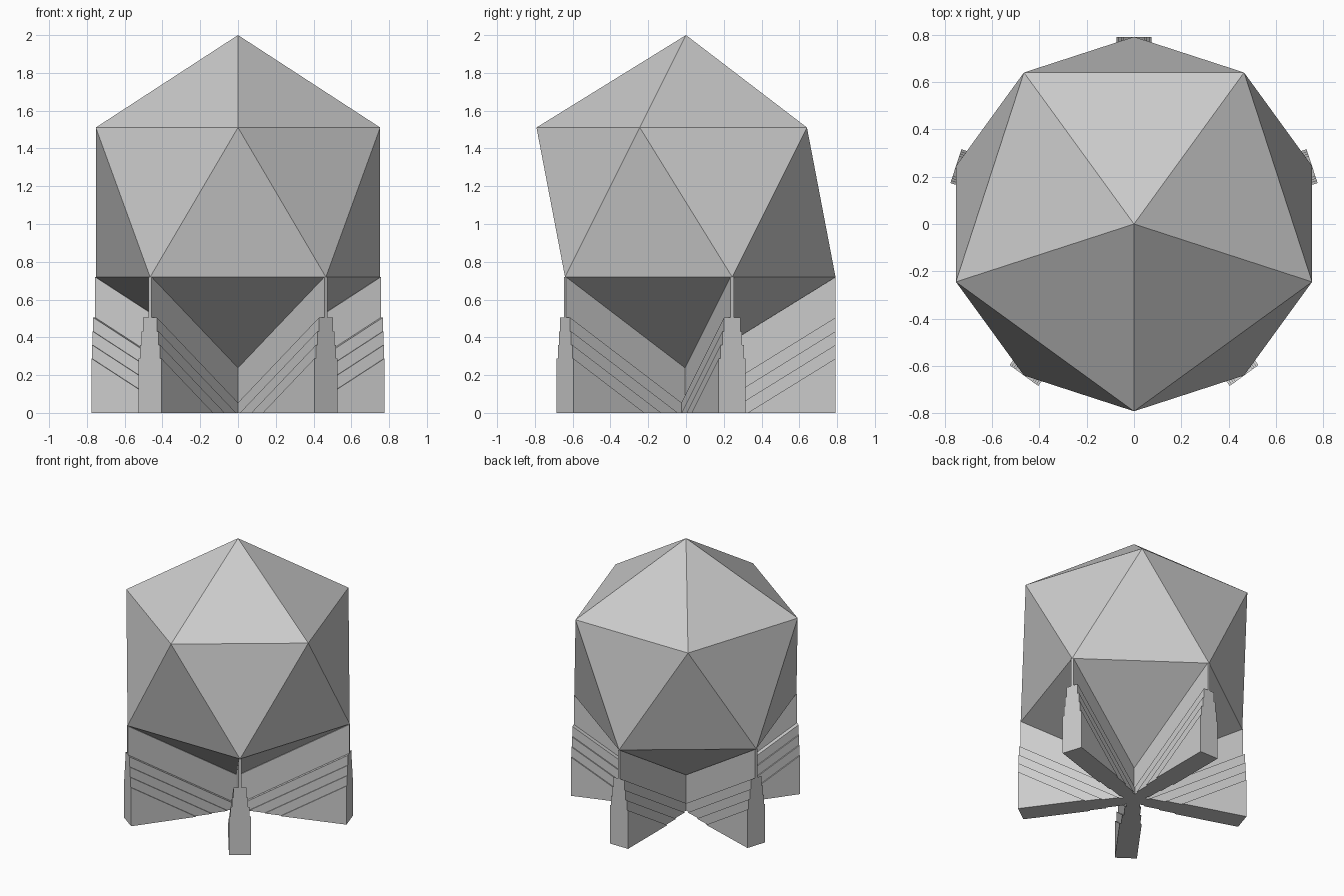
import bpy, bmesh, math
from mathutils import Matrix

cube = bpy.data.objects.get("Cube")
if cube:
    bpy.data.objects.remove(cube)

RADIUS = 0.885
CENTRE_Z = 2 - RADIUS
RING = RADIUS * 2 / math.sqrt(5)           # radius of the two five-point rings
EDGE_Z = CENTRE_Z - RADIUS / math.sqrt(5)  # height of the lower ring
TIP_Z = CENTRE_Z - RADIUS
SLOPE = (EDGE_Z - TIP_Z) / RING

grey = bpy.data.materials.new("plain_grey")
grey.use_nodes = True
colour = (0.6, 0.6, 0.6, 1)
grey.diffuse_color = colour
grey.node_tree.nodes["Principled BSDF"].inputs["Base Color"].default_value = colour


def finish(bm, name):
    bmesh.ops.recalc_face_normals(bm, faces=bm.faces)
    mesh = bpy.data.meshes.new(name)
    bm.to_mesh(mesh)
    bm.free()
    mesh.materials.append(grey)
    obj = bpy.data.objects.new(name, mesh)
    bpy.context.collection.objects.link(obj)
    return obj


def add_band(bm, top, bottom, half):
    """Sloping slab of a fin between two outer heights, cut off at the ground."""
    def inner(z):
        drop = z - SLOPE * RING
        return (0, drop) if drop >= 0 else (RING - z / SLOPE, 0)

    profile = [(RING, top), inner(top)]
    if inner(top)[1] > 0 and inner(bottom)[1] == 0 and bottom > 0:
        profile.append((0, 0))
    profile += [inner(bottom), (RING, bottom)] if bottom > 0 else [(RING, 0)]
    verts = [bm.verts.new((r, -half, z)) for r, z in profile]
    face = bm.faces.new(verts)
    side = bmesh.ops.extrude_face_region(bm, geom=[face])["geom"]
    moved = [v for v in side if isinstance(v, bmesh.types.BMVert)]
    bmesh.ops.translate(bm, verts=moved, vec=(0, 2 * half, 0))


# Twenty-sided body standing on one point
bm = bmesh.new()
bmesh.ops.create_icosphere(bm, subdivisions=1, radius=RADIUS)
bmesh.ops.rotate(bm, verts=bm.verts, matrix=Matrix.Rotation(-math.pi / 2, 3, 'Z'))
bmesh.ops.translate(bm, verts=bm.verts, vec=(0, 0, CENTRE_Z))
finish(bm, "faceted_body")

# Five radial fins, stepping wider towards the ground
heights = [EDGE_Z, 0.505, 0.432, 0.36, 0.288, 0]
halves = [0.01, 0.045, 0.055, 0.065, 0.075]
for i in range(5):
    bm = bmesh.new()
    for top, bottom, half in zip(heights, heights[1:], halves):
        add_band(bm, top, bottom, half)
    fin = finish(bm, f"stepped_fin_{i + 1}")
    fin.rotation_euler.z = math.radians(90 + 72 * i)
